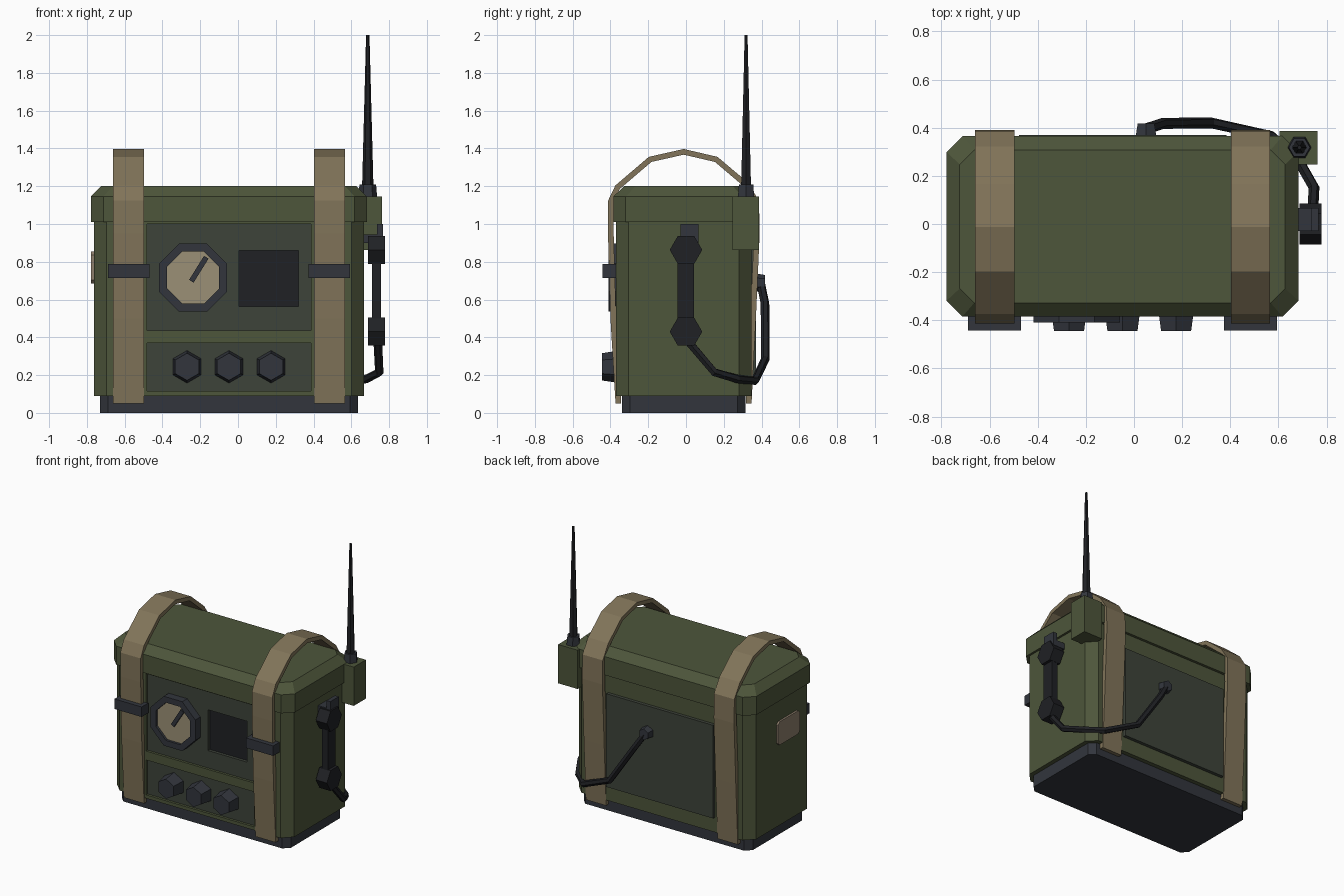
import bpy, bmesh, math
from mathutils import Vector

if "Cube" in bpy.data.objects:
    bpy.data.objects.remove(bpy.data.objects["Cube"])


def mat(name, r, g, b):
    m = bpy.data.materials.new(name)
    m.diffuse_color = (r, g, b, 1)
    m.use_nodes = True
    m.node_tree.nodes["Principled BSDF"].inputs["Base Color"].default_value = m.diffuse_color
    return m


GREEN = mat("olive", 0.075, 0.092, 0.043)
PANEL = mat("panel_green", 0.047, 0.056, 0.042)
DARK = mat("dark_metal", 0.032, 0.036, 0.046)
BLACK = mat("black", 0.014, 0.015, 0.018)
WEB = mat("webbing", 0.22, 0.175, 0.10)
CREAM = mat("cream", 0.33, 0.28, 0.18)
PLATE = mat("plate_tan", 0.27, 0.21, 0.15)
CX, CY = -0.048, -0.012          # centre of the case


def loft(name, rings, material):
    """Skin equal-length rings of points and cap both ends."""
    bm = bmesh.new()
    vs = [[bm.verts.new(p) for p in r] for r in rings]
    n = len(vs[0])
    for a, b in zip(vs, vs[1:]):
        for i in range(n):
            j = (i + 1) % n
            bm.faces.new((a[i], a[j], b[j], b[i]))
    bm.faces.new(vs[0][::-1])
    bm.faces.new(vs[-1])
    bmesh.ops.recalc_face_normals(bm, faces=bm.faces)
    me = bpy.data.meshes.new(name)
    bm.to_mesh(me)
    bm.free()
    me.materials.append(material)
    ob = bpy.data.objects.new(name, me)
    bpy.context.collection.objects.link(ob)
    return ob


def box(name, x0, x1, y0, y1, z0, z1, material):
    return loft(name, [[(x0, y0, z), (x1, y0, z), (x1, y1, z), (x0, y1, z)] for z in (z0, z1)], material)


def cut_rect(cx, cy, hx, hy, c, z):
    """Rectangle with cut corners at height z."""
    q = [(hx, hy - c), (hx - c, hy), (c - hx, hy), (-hx, hy - c),
         (-hx, c - hy), (c - hx, -hy), (hx - c, -hy), (hx, c - hy)]
    return [(cx + x, cy + y, z) for x, y in q]


def turned(name, centre, axis, n, steps, material, start=0.0):
    """n-sided solid along an axis; steps are (position on axis, radius)."""
    k = "xyz".index(axis)
    rings = []
    for pos, r in steps:
        ring = []
        for i in range(n):
            a = start + 2 * math.pi * i / n
            p = [0, 0, 0]
            p[k] = pos
            p[(k + 1) % 3] = centre[0] + r * math.cos(a)
            p[(k + 2) % 3] = centre[1] + r * math.sin(a)
            ring.append(p)
        rings.append(ring)
    return loft(name, rings, material)


def carve(ob, *bounds):
    """Cut a box-shaped recess out of an object."""
    cutter = box("cutter", *bounds, ob.data.materials[0])
    cutter.hide_render = True
    m = ob.modifiers.new("recess", 'BOOLEAN')
    m.operation, m.solver, m.object = 'DIFFERENCE', 'EXACT', cutter
    bpy.context.view_layer.objects.active = ob
    bpy.ops.object.modifier_apply(modifier=m.name)
    bpy.data.objects.remove(cutter)


# Case: base, body and lid
loft("base", [cut_rect(CX, CY, 0.683, 0.326, 0.042, z) for z in (0, 0.09)], DARK)
body = loft("body", [cut_rect(CX, CY, 0.715, 0.358, 0.066, z) for z in (0.09, 1.02)], GREEN)
loft("lid", [cut_rect(CX, -0.01, 0.731, 0.375, 0.066, 1.01),
             cut_rect(CX, -0.01, 0.731, 0.375, 0.066, 1.145),
             cut_rect(CX, -0.01, 0.676, 0.318, 0.060, 1.20)], GREEN)

# Recessed front panels with a sunken window, raised back panel
for label, z0, z1 in (("upper", 0.435, 1.0), ("lower", 0.115, 0.37)):
    carve(body, -0.483, 0.387, -0.5, -0.31, z0, z1)
    panel = box(label + "_front_panel", -0.483, 0.387, -0.352, -0.31, z0, z1, PANEL)
    if label == "upper":
        carve(panel, 0.005, 0.32, -0.5, -0.326, 0.562, 0.86)
box("window", 0.005, 0.32, -0.33, -0.322, 0.562, 0.86, BLACK)
box("back_panel", -0.478, 0.385, 0.33, 0.37, 0.20, 0.88, PANEL)

# Dial: octagonal bezel, face and needle
R8 = 1 / math.cos(math.pi / 8)
turned("dial_bezel", (0.716, -0.238), 'y', 8,
       [(-0.34, 0.18 * R8), (-0.41, 0.18 * R8), (-0.41, 0.138 * R8), (-0.388, 0.138 * R8)],
       DARK, math.pi / 8)
turned("dial_face", (0.716, -0.238), 'y', 8,
       [(-0.38, 0.138 * R8), (-0.392, 0.138 * R8)], CREAM, math.pi / 8)
a, b = Vector((-0.247, 0, 0.697)), Vector((-0.168, 0, 0.824))
side = (b - a).normalized().cross(Vector((0, 1, 0))) * 0.014
loft("dial_needle", [[(p.x, y, p.z) for p in (a + side, b + side, b - side, a - side)]
                     for y in (-0.388, -0.405)], DARK)

# Control knobs
for i, x in enumerate((-0.27, CX, 0.175)):
    turned(f"knob_{i + 1}", (0.244, x), 'y', 6, [(-0.34, 0.088), (-0.445, 0.072)], DARK)

# Webbing straps over the case, with buckles
PATH = [(-0.358, 0.05), (-0.385, 0.5), (-0.398, 0.95), (-0.398, 1.12), (-0.362, 1.195),
        (-0.19, 1.342), (-0.012, 1.382), (0.16, 1.342), (0.31, 1.215),
        (0.372, 1.12), (0.375, 0.95), (0.355, 0.5), (0.332, 0.05)]
for label, x in (("left", -0.579), ("right", 0.484)):
    pts = [Vector(p) for p in PATH]
    rings = []
    for i, p in enumerate(pts):
        d0 = (p - pts[max(i - 1, 0)]).normalized()
        d1 = (pts[min(i + 1, len(pts) - 1)] - p).normalized()
        t = (d0 + d1).normalized()
        o = Vector((-t.y, t.x)) * 0.015
        rings.append([(x + s * 0.082, q.x, q.y)
                      for s, q in ((-1, p + o), (1, p + o), (1, p - o), (-1, p - o))])
    loft(label + "_strap", rings, WEB)
    box(label + "_buckle", x - 0.11, x + 0.11, -0.442, -0.365, 0.715, 0.788, DARK)

# Antenna on its mount
box("antenna_mount", 0.605, 0.762, 0.247, 0.387, 0.862, 1.145, GREEN)
turned("antenna_socket", (0.687, 0.318), 'z', 6, [(1.14, 0.05), (1.208, 0.044)], DARK)
turned("antenna_whip", (0.687, 0.318), 'z', 6, [(1.2, 0.03), (2.0, 0.009)], BLACK)

# Handset hanging on a hook
box("hook_arm", 0.66, 0.767, -0.03, 0.067, 0.90, 0.945, DARK)
box("hook_lip", 0.735, 0.767, -0.03, 0.067, 0.93, 1.0, DARK)
box("handset_grip", 0.71, 0.757, -0.045, 0.042, 0.43, 0.86, BLACK)
for label, z in (("earpiece", 0.863), ("mouthpiece", 0.43)):
    turned("handset_" + label, (0, z), 'x', 6, [(0.688, 0.086), (0.778, 0.086)], BLACK)

# Cord from handset round to the back socket
turned("cord_socket", (0.69, 0.05), 'y', 6, [(0.36, 0.05), (0.418, 0.04)], DARK)
cu = bpy.data.curves.new("cord", 'CURVE')
cu.dimensions = '3D'
cu.bevel_depth = 0.023
cu.bevel_resolution = 1
cu.use_fill_caps = True
route = [(0.74, 0.01, 0.38), (0.748, 0.15, 0.215), (0.68, 0.27, 0.18), (0.57, 0.365, 0.17),
         (0.32, 0.42, 0.285), (0.12, 0.418, 0.58), (0.05, 0.395, 0.69)]
sp = cu.splines.new('POLY')
sp.points.add(len(route) - 1)
for pt, co in zip(sp.points, route):
    pt.co = (*co, 1)
sp.use_smooth = False
cu.materials.append(BLACK)
bpy.context.collection.objects.link(bpy.data.objects.new("cord", cu))

# Blank plate on the left side, with cut corners
loft("side_plate", [[(x, z, y) for y, z, x in cut_rect(0.77, -0.078, 0.085, 0.125, 0.018, d)]
                    for d in (-0.755, -0.777)], PLATE)
for v in bpy.data.objects["side_plate"].data.vertices:
    v.co.z = v.co.z
